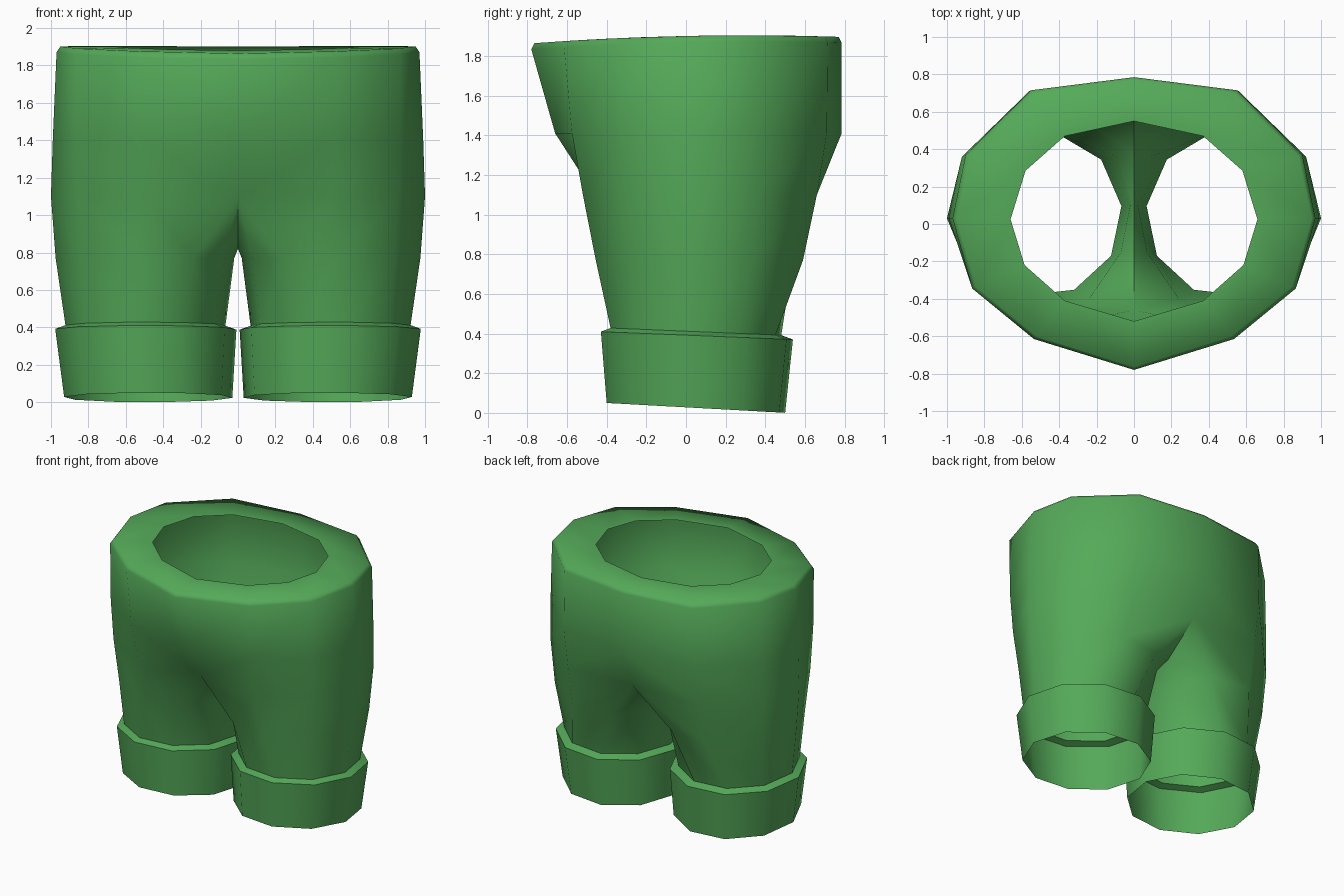
import bpy, bmesh, math

if "Cube" in bpy.data.objects:
    bpy.data.objects.remove(bpy.data.objects["Cube"])

green = bpy.data.materials.new("leaf green")
green.diffuse_color = (0.09, 0.40, 0.10, 1)
green.use_nodes = True
green.node_tree.nodes["Principled BSDF"].inputs["Base Color"].default_value = green.diffuse_color


def build(name, rings, closed):
    """Skin neighbouring rings (bottom to top) of the right half, then mirror it."""
    bm = bmesh.new()
    cache = {}

    def vert(p):
        key = tuple(round(c, 5) for c in p)
        if key not in cache:
            cache[key] = bm.verts.new(key)
        return cache[key]

    for k in range(len(rings) - 1):
        n = len(rings[k + 1])
        a, b = rings[k][:n], rings[k + 1]
        for i in range(n if closed[k] else n - 1):
            j = (i + 1) % n
            bm.faces.new([vert(p) for p in (a[i], a[j], b[j], b[i])])
    me = bpy.data.meshes.new(name)
    bm.to_mesh(me)
    bm.free()
    me.materials.append(green)
    ob = bpy.data.objects.new(name, me)
    bpy.context.collection.objects.link(ob)
    mod = ob.modifiers.new("mirror", 'MIRROR')
    mod.use_clip = True
    bpy.ops.object.select_all(action='DESELECT')
    ob.select_set(True)
    bpy.context.view_layer.objects.active = ob
    bpy.ops.object.modifier_apply(modifier="mirror")
    bpy.ops.object.shade_smooth_by_angle(angle=math.radians(65))
    return ob


def leg_ring(cx, cy, rx, ry, z0, slope):
    """Ten-sided tilted ring, starting at the front of the inner thigh."""
    pts = []
    for i in range(10):
        t = math.radians(-114 + 36 * i)
        y = cy + ry * math.sin(t)
        pts.append((cx + rx * math.cos(t), y, z0 - slope * y))
    return pts


def level(xy, z):
    return [(x, y, z) for x, y in xy]


def top(xy, drop=0.0):
    """Gently arched waist height."""
    return [(x, y, 1.904 - drop - 0.035 * (y - 0.3) ** 2) for x, y in xy]


# Cross-sections, front centre round the right side to back centre
leg_end = leg_ring(0.495, 0.05, 0.43, 0.44, 0.412, 0.042)
thigh = level([(.24, -.40), (.53, -.455), (.84, -.27), (.975, .03), (.89, .35),
               (.57, .59), (.25, .54), (.09, .36), (.02, .10), (.07, -.15)], 0.77)
hip = level([(0, -.46), (.50, -.52), (.86, -.31), (1.0, .03), (.92, .36),
             (.56, .66), (0, .66)], 1.1)
crotch = [(0, .38, .89), (0, .10, .82), (0, -.17, .91)]
belly = level([(0, -.66), (.52, -.575), (.87, -.33), (.99, .03), (.92, .36),
               (.56, .71), (0, .785)], 1.41)
waist = top([(0, -.78), (.535, -.615), (.865, -.345), (.97, .03), (.90, .37),
             (.55, .715), (0, .785)], 0.03)
rim_outer = top([(0, -.765), (.52, -.60), (.845, -.335), (.95, .03), (.88, .36),
                 (.535, .70), (0, .77)])
rim_inner = top([(0, -.52), (.37, -.41), (.585, -.22), (.66, .025), (.58, .285),
                 (.37, .47), (0, .55)])

# Shorts: legs merging into the seat, with a flat waist rim
build("shorts", [leg_end, thigh, hip + crotch, belly, waist, rim_outer, rim_inner],
      [True, True, False, False, False, False])

# Cuffs: flared open bands with a ledge meeting the leg
cuff_low = leg_ring(0.48, 0.05, 0.452, 0.46, 0.028, 0.055)
cuff_high = leg_ring(0.493, 0.055, 0.487, 0.495, 0.392, 0.041)
build("leg_cuffs", [cuff_low, cuff_high, leg_end], [True, True])
